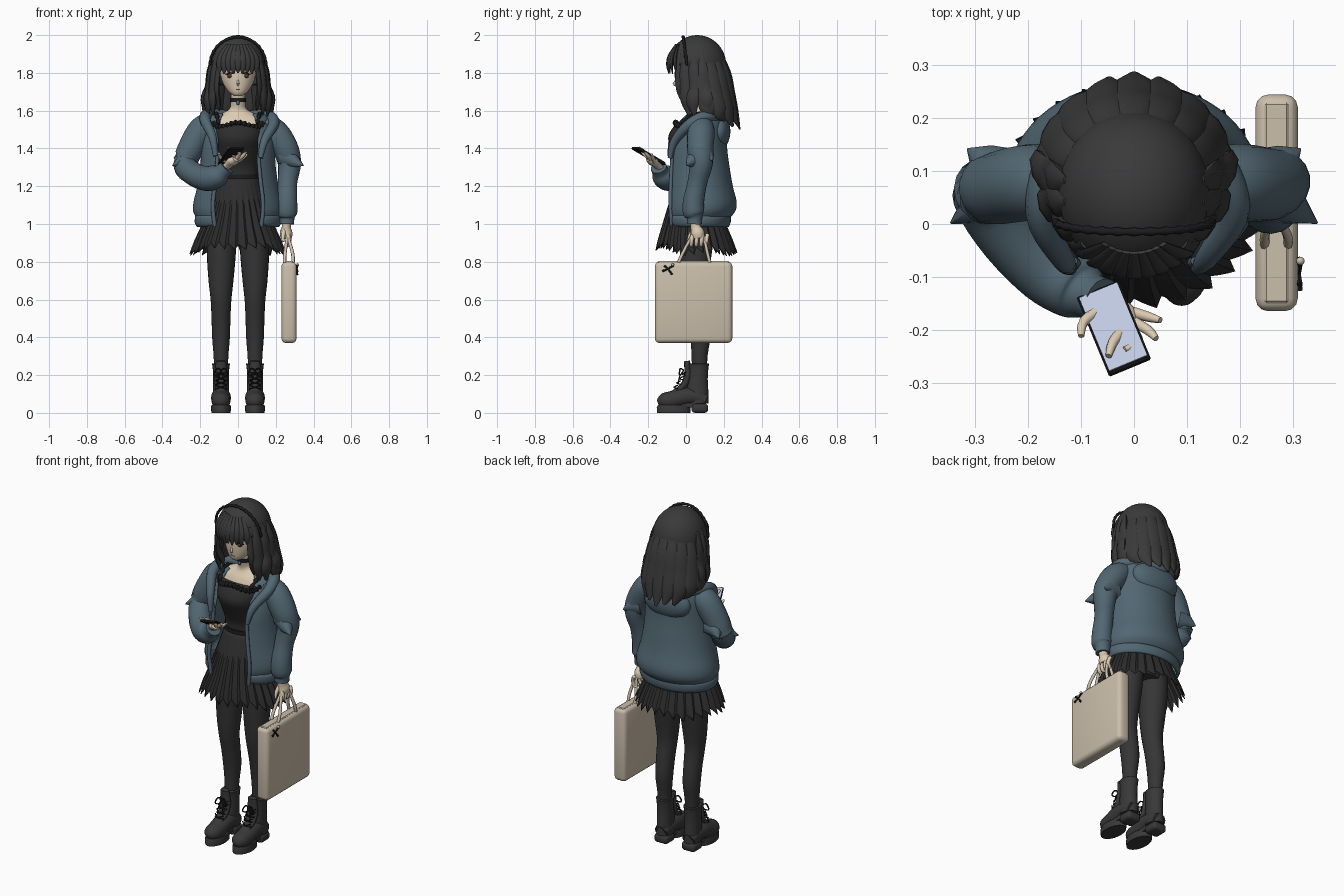
import bpy, bmesh, math
from mathutils import Vector, Matrix

COLOURS = {
    "hair_black": (.042, .042, .043), "tights_charcoal": (.036, .036, .037),
    "dress_black": (.026, .026, .027), "boot_black": (.04, .04, .041),
    "trim_black": (.012, .012, .013), "skin": (.72, .60, .45),
    "jacket_blue": (.085, .135, .17), "bag_beige": (.60, .52, .41),
    "screen_lilac": (.52, .58, .75), "eye_brown": (.09, .035, .025)}
MAT = {}
for n, c in COLOURS.items():
    MAT[n] = bpy.data.materials.new(n)
    MAT[n].diffuse_color = (*c, 1)
SKIN, HAIR, DRESS, JACKET, TRIM = (MAT[k] for k in
    ("skin", "hair_black", "dress_black", "jacket_blue", "trim_black"))
BOOT, BAG, TIGHTS = MAT["boot_black"], MAT["bag_beige"], MAT["tights_charcoal"]


def finish(name, bm, mat, angle=50):
    bmesh.ops.recalc_face_normals(bm, faces=bm.faces)
    me = bpy.data.meshes.new(name)
    bm.to_mesh(me)
    bm.free()
    me.materials.append(mat)
    ob = bpy.data.objects.new(name, me)
    bpy.context.scene.collection.objects.link(ob)
    bpy.ops.object.select_all(action='DESELECT')
    ob.select_set(True)
    bpy.context.view_layer.objects.active = ob
    if angle:
        bpy.ops.object.shade_smooth_by_angle(angle=math.radians(angle))
    return ob


def spline(rows, k):
    """Smooth curve through rows of numbers, k steps per span."""
    if k < 2:
        return [tuple(r) for r in rows]
    out, n = [], len(rows)
    for i in range(n - 1):
        p = [rows[max(0, min(n - 1, i + d))] for d in (-1, 0, 1, 2)]
        for j in range(k):
            t = j / k
            out.append(tuple(.5 * (2*b + (c-a)*t + (2*a-5*b+4*c-d)*t*t + (3*b-a-3*c+d)*t**3)
                             for a, b, c, d in zip(*p)))
    return out + [tuple(rows[-1])]


def skin_rings(name, rings, mat, closed=True, cap=True, angle=50):
    bm = bmesh.new()
    vs = [[bm.verts.new(p) for p in r] for r in rings]
    n = len(rings[0])
    for a, b in zip(vs, vs[1:]):
        for i in range(n if closed else n - 1):
            j = (i + 1) % n
            bm.faces.new((a[i], a[j], b[j], b[i]))
    if cap and closed:
        bm.faces.new(vs[0])
        bm.faces.new(vs[-1])
    return finish(name, bm, mat, angle)


def loft(name, rows, mat, seg=28, k=3, arc=None, cap=True):
    """Stacked ellipses (x, y, z, rx, ry); arc leaves the ring open."""
    rings = []
    for x, y, z, rx, ry in spline(rows, k):
        a0, a1 = arc or (0, 360)
        m = seg if arc else seg - 1
        ang = [math.radians(a0 + (a1 - a0) * i / (m if arc else seg)) for i in range(m + 1)]
        rings.append([(x + rx * math.cos(a), y + ry * math.sin(a), z) for a in ang])
    return skin_rings(name, rings, mat, closed=not arc, cap=cap)


def tube(name, rows, mat, seg=10, k=4, flat=1.0, ref=(0.13, 1, 0.21)):
    """Swept tube through (x, y, z, r); flat squashes it along ref."""
    pts = spline(rows, k)
    ps = [Vector(p[:3]) for p in pts]
    rings = []
    for i, p in enumerate(ps):
        t = (ps[min(i + 1, len(ps) - 1)] - ps[max(i - 1, 0)]).normalized()
        a = t.cross(Vector(ref)).normalized()
        b = a.cross(t)
        r = max(pts[i][3], .001)
        rings.append([p + a * r * math.cos(q) + b * r * flat * math.sin(q)
                      for q in (2 * math.pi * j / seg for j in range(seg))])
    return skin_rings(name, rings, mat)


def ball(name, loc, size, mat, seg=20, keep=None):
    bm = bmesh.new()
    bmesh.ops.create_uvsphere(bm, u_segments=seg, v_segments=max(6, seg * 2 // 3), radius=1,
                              matrix=Matrix.Translation(loc) @ Matrix.Diagonal((*size, 1)))
    if keep:
        bmesh.ops.delete(bm, geom=[f for f in bm.faces if not keep(f.calc_center_median())],
                         context='FACES')
    return finish(name, bm, mat, 80)


def box(name, matrix, size, mat, bevel=0, seg=2):
    bm = bmesh.new()
    bmesh.ops.create_cube(bm, size=1, matrix=Matrix.Diagonal((*size, 1)))
    if bevel:
        bmesh.ops.bevel(bm, geom=bm.edges[:], offset=bevel, segments=seg, affect='EDGES', profile=.5)
    bm.transform(matrix)
    return finish(name, bm, mat, 35)


def thicken(ob, t):
    m = ob.modifiers.new("thickness", 'SOLIDIFY')
    m.thickness = t


# Head, neck and shoulders
loft("head", [(0, -.02, 1.678, .018, .015), (0, -.005, 1.695, .045, .043), (0, .022, 1.74, .078, .078),
              (0, .04, 1.8, .096, .1), (0, .05, 1.87, .1, .1), (0, .05, 1.95, .06, .06)], SKIN)
tube("nose", [(0, -.05, 1.765, .004), (0, -.064, 1.742, .007), (0, -.054, 1.732, .003)], SKIN, 8, 2)
loft("neck_and_shoulders", [(0, .06, 1.4, .12, .08), (0, .065, 1.5, .165, .08), (0, .075, 1.555, .155, .07),
     (0, .08, 1.585, .09, .055), (0, .075, 1.61, .045, .045), (0, .055, 1.66, .038, .038),
     (0, .045, 1.72, .038, .04)], SKIN)
loft("choker", [(0, .06, 1.645, .043, .044), (0, .056, 1.668, .042, .043)], TRIM, 24, 1)
ball("choker_pendant", (0, .012, 1.642), (.01, .006, .012), JACKET, 10)
for s in (-1, 1):
    ball("eye", (s * .042, -.046, 1.785), (.017, .008, .012), MAT["eye_brown"], 12)
    tube("eyelash", [(s * .02, -.055, 1.793, .002), (s * .042, -.055, 1.8, .004),
                     (s * .066, -.04, 1.79, .002)], TRIM, 6, 3)
box("mouth", Matrix.Translation((0, -.049, 1.712)), (.022, .008, .004), MAT["eye_brown"])

# Hair cap with an open face
cap = ball("hair_cap", (0, .06, 1.84), (.143, .153, .16), HAIR, 40,
           lambda c: c.z > 1.735 and not (c.z < 1.84 and c.y < .02 and abs(c.x) < .125))
thicken(cap, .012)


def cap_y(x, z):
    return .06 - .157 * math.sqrt(max(0, 1 - (x / .145) ** 2 - ((z - 1.84) / .16) ** 2))


# Fringe
for i in range(-4, 5):
    x = i * .024
    tube("fringe_lock", [(x * .55, cap_y(x * .55, 1.95), 1.95, .01), (x * .9, cap_y(x * .9, 1.89), 1.89, .02),
         (x, cap_y(x, 1.84), 1.84, .019), (x * 1.02, cap_y(x, 1.81) + .002, 1.8 - .006 * (i % 2), .005)],
         HAIR, 8, 3, .4, (x * 2, -1, .2))
# Side locks
for s in (-1, 1):
    for x, y, xe, ye, ze, r in ((.105, -.035, .1, .0, 1.6, .025), (.125, -.005, .13, .005, 1.575, .035),
                               (.14, .04, .155, .035, 1.57, .038), (.14, .08, .165, .1, 1.56, .045)):
        tube("side_lock", [(s * x * .9, y, 1.9, .012), (s * x, y, 1.81, r * .9), (s * (x + .008), y + .005, 1.72, r),
             (s * (xe + .005), ye, 1.65, r), (s * xe, ye + .01, ze, .006)], HAIR, 8, 4, .55, (s, -.4, 0))
# Long back locks
for i in range(-4, 5):
    th = math.radians(i * 21)
    a, c = math.sin(th), math.cos(th)
    tube("back_lock", [(.1 * a, .06 + .115 * c, 1.92, .02), (.137 * a, .07 + .147 * c, 1.8, .045),
         (.155 * a, .085 + .15 * c, 1.7, .05), (.165 * a, .11 + .145 * c, 1.6, .047),
         (.135 * a, .14 + .145 * c, 1.5 + .06 * (1 - c) + .015 * (i % 2), .008)],
         HAIR, 10, 4, .5, (a, c, .2))
# Braided hair band
tube("hair_band", [(.148 * math.cos(t), .005 - .02 * math.sin(t), 1.84 + .15 * math.sin(t), .006 + .003 * (j % 2))
     for j, t in enumerate(math.pi * q / 30 for q in range(31))], TRIM, 8, 1)

# Dress bodice, neckline ruffle, straps and belt
loft("dress_bodice", [(0, .05, 1.24, .106, .08), (0, .05, 1.3, .108, .08), (0, .04, 1.38, .118, .105),
     (0, .03, 1.45, .13, .125), (0, .035, 1.5, .132, .112), (0, .045, 1.53, .13, .096)], DRESS)
tube("neckline_ruffle", [(.133 * math.cos(t), .045 - .1 * math.sin(t), 1.525 + .012 * math.cos(4 * t),
     .009 + .008 * (j % 2)) for j, t in enumerate(math.pi * q / 36 for q in range(37))], TRIM, 8, 1)
for s in (-1, 1):
    tube("strap_ruffle", [(s * (.1 + .015 * math.sin(q * math.pi / 12)), -.03 + .014 * q,
         1.53 + .055 * math.sin(q * math.pi / 12), .006 + .007 * (q % 2)) for q in range(13)],
         TRIM, 8, 1, ref=(1, .1, 0))
loft("waist_belt", [(0, .05, 1.24, .112, .086), (0, .05, 1.262, .111, .085)], TRIM, 28, 1)

# Pleated skirt: saw-tooth radius growing toward a jagged hem
N = 112
rings = []
for x, y, z, rx, ry in spline([(0, .05, 1.25, .106, .08), (0, .045, 1.12, .145, .13), (0, .045, 1.0, .188, .165),
                               (0, .05, .93, .222, .19), (0, .055, .875, .245, .207)], 3):
    g = (1.25 - z) / .375
    ring = []
    for i in range(N):
        a = 2 * math.pi * i / N
        tooth = (i % 4) / 3
        f = 1 + g * .1 * (tooth - .5)
        front = max(0, -math.sin(a)) ** 2
        dz = g ** 4 * (.03 * front - .035 * tooth + .01 * math.sin(5 * a))
        ring.append((x + rx * f * math.cos(a), y + ry * f * math.sin(a), z + dz))
    rings.append(ring)
thicken(skin_rings("pleated_skirt", rings, DRESS, cap=False, angle=25), .004)

# Legs, hips and laced boots
loft("hips", [(0, .055, .92, .13, .09), (0, .055, 1.0, .15, .105), (0, .05, 1.15, .115, .085)], TIGHTS)
for s in (-1, 1):
    X = s * .09
    loft("leg", [(s * .082, .055, .98, .077, .09), (s * .088, .052, .85, .077, .085), (X, .045, .7, .066, .07),
         (X, .045, .6, .055, .06), (X, .062, .5, .05, .056), (X, .075, .4, .047, .053),
         (X, .072, .3, .039, .042), (X, .07, .2, .036, .04)], TIGHTS, 24)
    loft("boot_shaft", [(X, .065, .05, .045, .055), (X, .06, .12, .042, .058), (X, .062, .18, .042, .053),
         (X, .065, .24, .044, .054), (X, .065, .26, .047, .057), (X, .065, .262, .038, .045)], BOOT, 24)
    tube("boot_foot", [(X, .105, .065, .04), (X, .05, .085, .048), (X, -.01, .085, .052), (X, -.07, .068, .051),
         (X, -.12, .06, .045), (X, -.148, .05, .018)], BOOT, 20, 3, .95, (0, .1, 1))
    tube("boot_tongue", [(X, -.075, .1, .025), (X, -.015, .14, .032), (X, .01, .2, .034),
         (X, .005, .275, .026)], BOOT, 12, 3, .6, (0, -1, .5))
    loft("boot_sole", [(X, -.065, 0, .051, .088), (X, -.065, .03, .053, .09), (X, -.062, .042, .05, .086)], BOOT, 28, 1)
    box("boot_heel", Matrix.Translation((X, .073, .025)), (.088, .088, .05), BOOT, .018, 3)
    box("boot_arch", Matrix.Translation((X, .02, .04)), (.07, .1, .025), BOOT)
    for j in range(5):
        y, z = (-.05 + .0145 * j, .128 + .023 * j)
        for d in (-1, 1):
            tube("boot_lace", [(X - d * .028, y + .006, z, .0035), (X, y - .014, z + .008, .0035),
                 (X + d * .028, y + .006, z + .018, .0035)], TRIM, 6, 2)
    for d in (-1, 1):
        tube("lace_bow", [(X, -.012, .225, .003), (X + d * .02, -.03, .235, .004), (X + d * .036, -.035, .205, .004),
             (X + d * .018, -.03, .2, .003), (X, -.014, .222, .003)], TRIM, 6, 3)
        tube("lace_end", [(X, -.015, .222, .003), (X + d * .012, -.035, .19, .003),
             (X + d * .02, -.042, .15, .003)], TRIM, 6, 3)

# Open jacket body with hem band, collar roll and dropped hood
coat = [(0, .065, 1.035, .222, .17), (0, .075, 1.07, .238, .187), (0, .078, 1.12, .235, .19), (0, .07, 1.2, .215, .178),
        (0, .065, 1.3, .2, .166), (0, .065, 1.4, .195, .153), (0, .085, 1.5, .19, .13),
        (0, .1, 1.555, .17, .11), (0, .11, 1.585, .145, .09)]
thicken(loft("jacket_body", coat, JACKET, 48, 3, (-56, 236)), .01)
thicken(loft("jacket_hem_band", [(0, .065, .985, .218, .162), (0, .065, 1.01, .23, .172),
        (0, .065, 1.045, .226, .172)], JACKET, 48, 2, (-56, 236)), .014)
tube("jacket_collar", [(-.12, -.085, 1.36, .012), (-.135, -.065, 1.46, .022), (-.175, .02, 1.555, .03),
     (-.14, .13, 1.578, .035), (0, .195, 1.555, .042), (.14, .13, 1.572, .035), (.19, .03, 1.535, .03),
     (.14, -.06, 1.44, .022), (.12, -.085, 1.35, .012)], JACKET, 12, 5, 1, (.02, .1, 1))
ball("jacket_hood", (0, .175, 1.49), (.15, .06, .095), JACKET, 24)
for s in (-1, 1):
    tube("jacket_front_trim", [(s * .123, -.075, .99, .011), (s * .133, -.082, 1.1, .011),
         (s * .12, -.08, 1.22, .011), (s * .11, -.074, 1.34, .01), (s * .115, -.07, 1.4, .008)], JACKET, 8, 4)
    # Pointed elbow folds
    tube("elbow_fold_front", [(s * .25, .07, 1.36, .06), (s * .3, .03, 1.33, .035), (s * .347, .002, 1.31, .002)], JACKET, 8, 1)
    tube("elbow_fold_back", [(s * .24, .09, 1.37, .06), (s * .285, .12, 1.36, .035), (s * .315, .142, 1.34, .002)], JACKET, 8, 1)

# Sleeves
tube("sleeve_left", [(.14, .085, 1.52, .06), (.195, .08, 1.485, .072), (.25, .075, 1.4, .07), (.272, .08, 1.32, .062),
     (.262, .06, 1.22, .052), (.258, .04, 1.12, .056), (.258, .04, 1.06, .056), (.258, .045, 1.035, .042),
     (.257, .045, 1.0, .04)], JACKET, 18, 4)
tube("sleeve_right", [(-.14, .085, 1.53, .06), (-.19, .08, 1.5, .072), (-.245, .07, 1.41, .07), (-.28, .055, 1.315, .064),
     (-.235, -.02, 1.265, .062), (-.165, -.085, 1.24, .066), (-.11, -.12, 1.255, .062), (-.085, -.135, 1.275, .045),
     (-.06, -.145, 1.3, .043)], JACKET, 18, 4, 1, (.1, .1, 1))

# Hand gripping the bag handles
tube("wrist_left", [(.257, .045, 1.03, .026), (.256, .05, .985, .024), (.255, .06, .955, .034), (.255, .065, .925, .03)],
     SKIN, 12, 3, 1.1)
for j in range(4):
    y = .03 + .026 * j
    tube("finger_left", [(.262, y + .006, .945, .011), (.272, y, .915, .011), (.264, y - .002, .888, .01),
         (.25, y, .885, .006)], SKIN, 8, 3)
tube("thumb_left", [(.245, .04, .97, .012), (.238, .02, .935, .011), (.24, .01, .905, .006)], SKIN, 8, 3)

# Hand holding the phone
tube("palm_right", [(-.075, -.135, 1.29, .026), (-.05, -.155, 1.315, .027), (-.025, -.18, 1.335, .034),
     (-.01, -.2, 1.345, .02)], SKIN, 12, 3, .7, (0, .1, 1))
for (x0, y0), (x1, y1), (x2, y2), z in (((-.01, -.165), (.025, -.175), (.05, -.182), 1.35),
        ((-.01, -.18), (.025, -.2), (.042, -.217), 1.36), ((-.005, -.2), (.008, -.225), (-.018, -.238), 1.375),
        ((-.02, -.2), (-.04, -.225), (-.048, -.25), 1.385), ((-.06, -.16), (-.095, -.185), (-.1, -.212), 1.355)):
    tube("finger_right", [(x0, y0, z - .025, .011), (x1, y1, z, .01), (x2, y2, z + .02, .006)], SKIN, 8, 4)

# Phone with lilac screen
u = Vector((.06, -.145, .085)).normalized()
v = Vector((.145, .06, 0)).normalized()
w = v.cross(-u)
M = Matrix((v, -u, w)).transposed().to_4x4()
M.translation = (-.038, -.198, 1.36)
box("phone_case", M, (.086, .18, .014), TRIM, .003, 1)
box("phone_screen", M @ Matrix.Translation((0, 0, .008)), (.078, .17, .003), MAT["screen_lilac"])

# Tote bag, handles and charm
box("bag_body", Matrix.Translation((.27, .04, .585)), (.08, .41, .43), BAG, .024, 3)
box("bag_top_rim", Matrix.Translation((.27, .04, .797)), (.046, .38, .012), BAG, .004, 1)
for x in (.248, .29):
    tube("bag_handle", [(x, -.045, .78, .009), (x, -.02, .84, .009), (.262, .035, .94, .008), (.256, .062, .955, .008),
         (.262, .09, .94, .008), (x, .115, .84, .009), (x, .13, .78, .009)], BAG, 8, 4, 1, (1, .05, .02))
for dy, dz in ((.03, .02), (-.03, -.012), (.022, -.03), (-.02, .018)):
    tube("bag_charm", [(.312, -.095, .762, .004), (.314, -.095 + dy, .762 + dz, .006)], TRIM, 6, 1, 1, (1, .1, 0))
ball("charm_bead", (.315, -.07, .785), (.008, .008, .008), BAG, 10)
